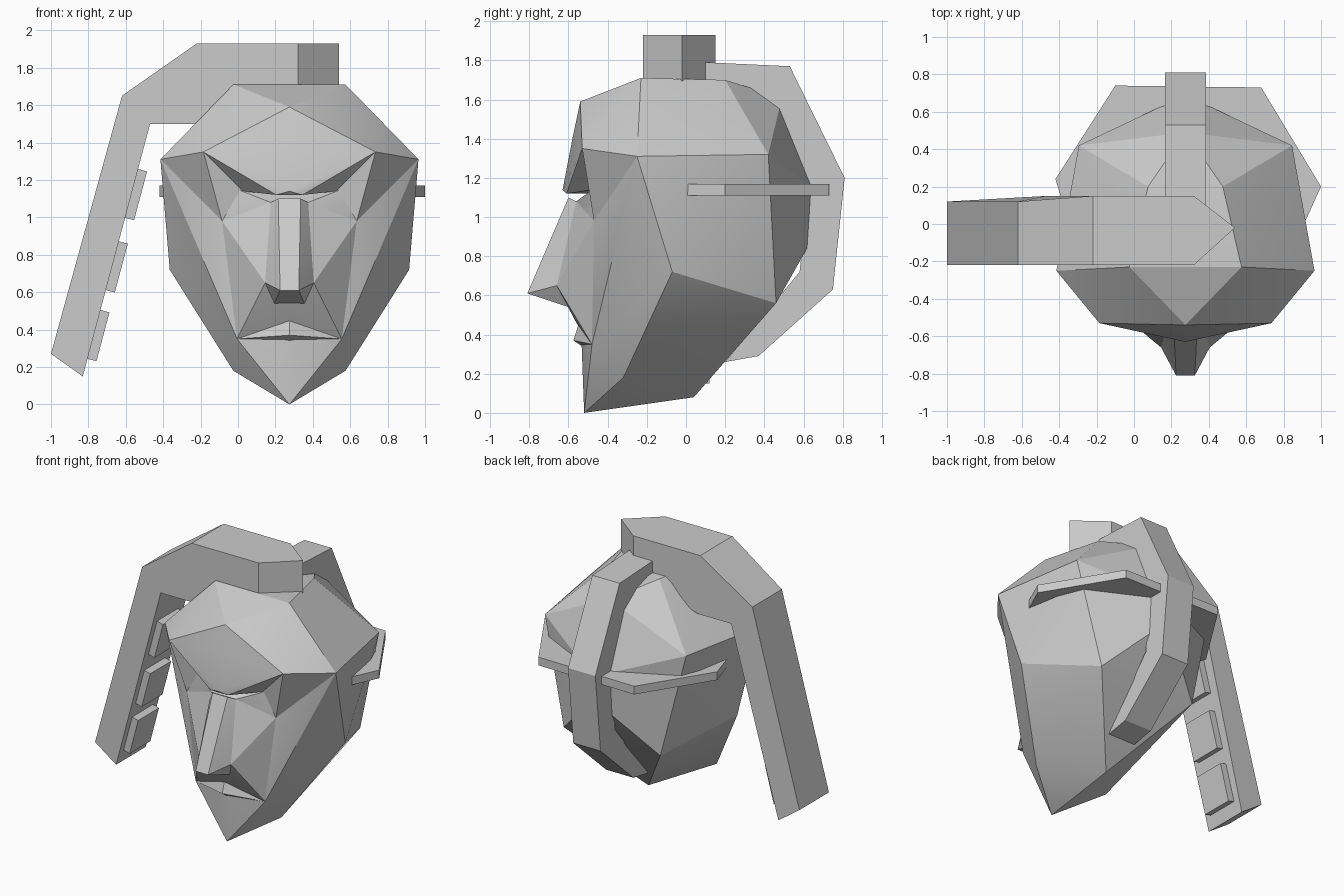
import bpy, bmesh, math
from mathutils import Vector

default = bpy.data.objects.get("Cube")
if default:
    bpy.data.objects.remove(default)

HEAD_X = 0.275

clay = bpy.data.materials.new("light grey clay")
clay.use_nodes = True
clay.diffuse_color = (0.6, 0.6, 0.6, 1)
clay.node_tree.nodes["Principled BSDF"].inputs["Base Color"].default_value = clay.diffuse_color


def finish(bm, name):
    """Turn a bmesh into a named, coloured object."""
    bmesh.ops.recalc_face_normals(bm, faces=bm.faces[:])
    mesh = bpy.data.meshes.new(name)
    bm.to_mesh(mesh)
    bm.free()
    mesh.materials.append(clay)
    obj = bpy.data.objects.new(name, mesh)
    bpy.context.collection.objects.link(obj)
    return obj


def prism(name, outline, offset):
    """Extrude a flat outline by an offset vector."""
    bm = bmesh.new()
    face = bm.faces.new([bm.verts.new(p) for p in outline])
    extruded = bmesh.ops.extrude_face_region(bm, geom=[face])["geom"]
    moved = [g for g in extruded if isinstance(g, bmesh.types.BMVert)]
    bmesh.ops.translate(bm, verts=moved, vec=Vector(offset))
    return finish(bm, name)


def faceted(name, points, sides=(1, -1)):
    """Wrap a faceted solid round points on the listed sides of the head."""
    bm = bmesh.new()
    for side in sides:
        for x, y, z in points:
            bm.verts.new((HEAD_X + side * x, y, z))
    bmesh.ops.remove_doubles(bm, verts=bm.verts[:], dist=0.001)
    bmesh.ops.convex_hull(bm, input=bm.verts[:])
    loose = [v for v in bm.verts if not v.link_faces]
    bmesh.ops.delete(bm, geom=loose, context='VERTS')
    obj = finish(bm, name)
    bpy.ops.object.select_all(action='DESELECT')
    obj.select_set(True)
    bpy.context.view_layer.objects.active = obj
    bpy.ops.object.shade_smooth_by_angle(angle=math.radians(20))


# Landmarks shared by neighbouring parts of the head
temple, temple_back = (.69, -.25, 1.31), (.57, .42, 1.32)
brow_tip, brow_in = (.46, -.53, 1.35), (.07, -.61, 1.12)
socket, cheekbone = (.25, -.47, 1.14), (.36, -.47, .98)
eye_in, wing = (.1, -.56, 1.08), (.13, -.66, .65)
nose_base, mouth = (.08, -.6, .54), (.28, -.48, .35)
back_mid = (0, .69, 1.12)

# Cranium, with the brow overhanging the eye sockets
crown, crown_back, nape_top = (.3, -.23, 1.71), (.2, .2, 1.7), (0, .49, 1.61)
forehead, brow_mid, glabella = (0, -.54, 1.59), (0, -.58, 1.4), (0, -.63, 1.14)
faceted("cranium", [crown, crown_back, nape_top, forehead, brow_mid, glabella,
                    brow_in, brow_tip, socket, temple, temple_back, back_mid])

# Cheeks, jaw and lower back of the head
cheek, jaw, chin = (.64, -.07, .72), (.3, -.32, .18), (0, -.52, 0)
under, back_low, back_dip = (0, .04, .08), (.39, .46, .56), (0, .68, .95)
faceted("jaw_and_cheeks", [temple, temple_back, cheekbone, socket, eye_in,
                           mouth, cheek, jaw, chin, under, back_low,
                           back_dip, back_mid])

# Outer wall of each eye socket
for label, side in (("left", 1), ("right", -1)):
    faceted(label + "_temple_plate", [brow_tip, temple, cheekbone, socket], (side,))

# Muzzle, nose and lip
faceted("muzzle", [eye_in, cheekbone, wing, nose_base, mouth, (0, -.56, .46)])
faceted("nose", [(.06, -.6, 1.1), eye_in, (.05, -.81, .61), wing, nose_base])
faceted("lip", [mouth, (0, -.575, .37), (0, -.53, .34), (0, -.54, .48)])

# Side plume: thick strap from a pointed end on the crown down one side
FRONT, BACK, TIP_Y = -.22, .15, -.02
side_outline = [(.32, 1.93), (-.22, 1.93), (-.62, 1.65), (-1, .27),
                (-.83, .15), (-.47, 1.5), (-.2, 1.5), (.32, 1.67)]
bm = bmesh.new()
front = [bm.verts.new((x, FRONT, z)) for x, z in side_outline]
back = [bm.verts.new((x, BACK - .03 * (x < -.6), z)) for x, z in side_outline]
tip_top, tip_low = (bm.verts.new((.54, TIP_Y, z)) for z in (1.93, 1.67))
bm.faces.new(front)
bm.faces.new(back)
for i in range(len(front) - 1):
    bm.faces.new((front[i], front[i + 1], back[i + 1], back[i]))
for ring in (front, back):
    bm.faces.new((ring[0], ring[-1], tip_low, tip_top))
bm.faces.new((front[0], back[0], tip_top))
bm.faces.new((front[-1], back[-1], tip_low))
finish(bm, "side_plume")

# Pads along the inner face of the plume
inner_top, inner_end = Vector((-.47, 0, 1.5)), Vector((-.83, 0, .15))
along = (inner_end - inner_top).normalized()
out = Vector((-along.z, 0, along.x))
for number, start in enumerate((.25, .65, 1.03), 1):
    corner = inner_top + along * start - out * .02 + Vector((0, -.17, 0))
    prism("plume_pad_%d" % number,
          [corner, corner + out * .07, corner + out * .07 + along * .27,
           corner + along * .27], (0, .24, 0))

# Crest band running over the top and down the back
crest_outer = [(.1, 1.79), (.53, 1.77), (.81, 1.2), (.75, .63), (.37, .29)]
crest_inner = [(.2, .26), (.58, .72), (.63, 1.18), (.43, 1.58), (.1, 1.62)]
prism("crest_band", [(HEAD_X - .11, y, z) for y, z in crest_outer + crest_inner],
      (.22, 0, 0))

# Thin band wrapped round the back of the head
wrap = [(.9, -.02), (1, .2), (.68, .73), (-.1, .74), (-.42, .24), (-.34, -.02)]
prism("wrap_band", [(x, y, 1.11) for x, y in wrap], (0, 0, .06))
